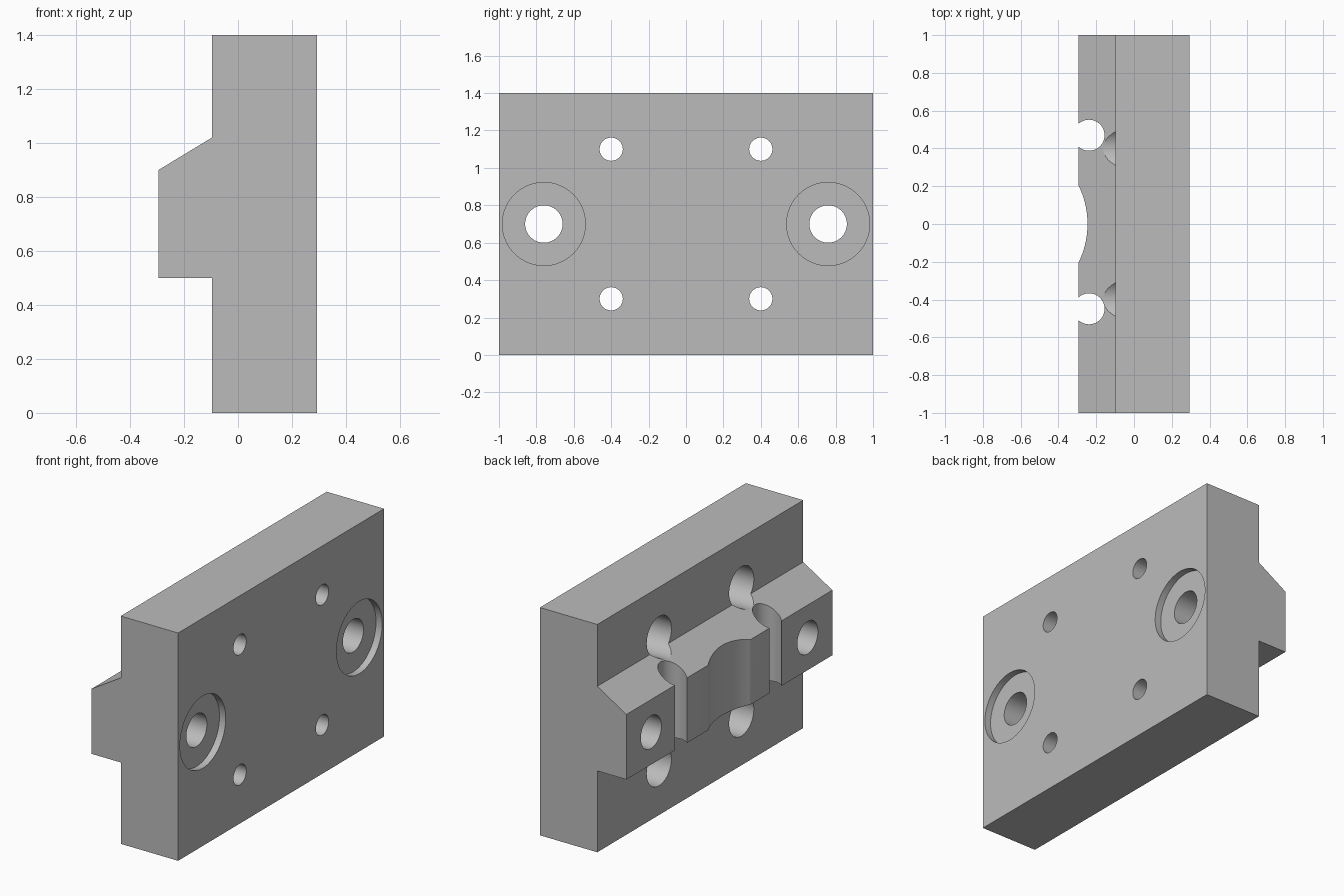
import bpy, bmesh, math
from mathutils import Matrix

if "Cube" in bpy.data.objects:
    bpy.data.objects.remove(bpy.data.objects["Cube"], do_unlink=True)

GREY = (0.5, 0.5, 0.5, 1)
metal = bpy.data.materials.new("plain grey metal")
metal.use_nodes = True
metal.diffuse_color = GREY
metal.node_tree.nodes["Principled BSDF"].inputs["Base Color"].default_value = GREY

BACK, STEP, FACE = -0.295, -0.097, 0.293


def new_object(name, bm):
    mesh = bpy.data.meshes.new(name)
    bmesh.ops.recalc_face_normals(bm, faces=bm.faces)
    bm.to_mesh(mesh)
    bm.free()
    mesh.materials.append(metal)
    obj = bpy.data.objects.new(name, mesh)
    bpy.context.collection.objects.link(obj)
    return obj


def cutter(name, axis, radius, start, end, centre, sides=64):
    """Cylinder along x or z; centre gives the two other coordinates."""
    bm = bmesh.new()
    bmesh.ops.create_cone(bm, cap_ends=True, segments=sides, radius1=radius,
                          radius2=radius, depth=end - start)
    mid = (start + end) / 2
    if axis == "X":
        matrix = Matrix.Translation((mid, *centre)) @ Matrix.Rotation(math.pi / 2, 4, "Y")
    else:
        matrix = Matrix.Translation((*centre, mid))
    bm.transform(matrix)
    obj = new_object(name, bm)
    obj.hide_render = True
    return obj


# Plate with a chamfered rail: one side profile extruded along y
profile = [(STEP, 0), (FACE, 0), (FACE, 1.4), (STEP, 1.4),
           (STEP, 1.02), (BACK, 0.9), (BACK, 0.5), (STEP, 0.5)]
bm = bmesh.new()
side = bm.faces.new([bm.verts.new((x, -1, z)) for x, z in profile])
ext = bmesh.ops.extrude_face_region(bm, geom=[side])
bmesh.ops.translate(bm, vec=(0, 2, 0),
                    verts=[v for v in ext["geom"] if isinstance(v, bmesh.types.BMVert)])
plate = new_object("mounting_plate", bm)

cutters = []
for s in (-1, 1):
    # Main bolt holes with a shallow round recess
    cutters.append(cutter("bolt_hole", "X", 0.1, -0.5, 0.5, (s * 0.76, 0.7)))
    cutters.append(cutter("bolt_recess", "X", 0.222, FACE - 0.042, 0.5, (s * 0.76, 0.7)))
    # Small screw holes, counterbored deep from the rail side
    for z in (0.3, 1.1):
        cutters.append(cutter("screw_hole", "X", 0.062, -0.5, 0.5, (s * 0.4, z)))
        cutters.append(cutter("screw_counterbore", "X", 0.12, -0.5, 0.16, (s * 0.4, z)))

# Vertical round channels and the wide hollow in the rail
for y in (-0.449, 0.47):
    cutters.append(cutter("rail_channel", "Z", 0.082, 0.3, 1.2, (-0.238, y)))
cutters.append(cutter("rail_hollow", "Z", 0.461, 0.3, 1.2, (-0.707, 0), 128))

for c in cutters:
    mod = plate.modifiers.new(c.name, "BOOLEAN")
    mod.operation = "DIFFERENCE"
    mod.solver = "EXACT"
    mod.object = c

# Apply the cuts, then drop the cutters
bpy.context.view_layer.update()
result = bpy.data.meshes.new_from_object(
    plate.evaluated_get(bpy.context.evaluated_depsgraph_get()))
plate.modifiers.clear()
plate.data = result
for c in cutters:
    bpy.data.objects.remove(c, do_unlink=True)

# Smooth the bores, keep the edges sharp
bpy.ops.object.select_all(action="DESELECT")
plate.select_set(True)
bpy.context.view_layer.objects.active = plate
bpy.ops.object.shade_smooth_by_angle(angle=math.radians(30))
